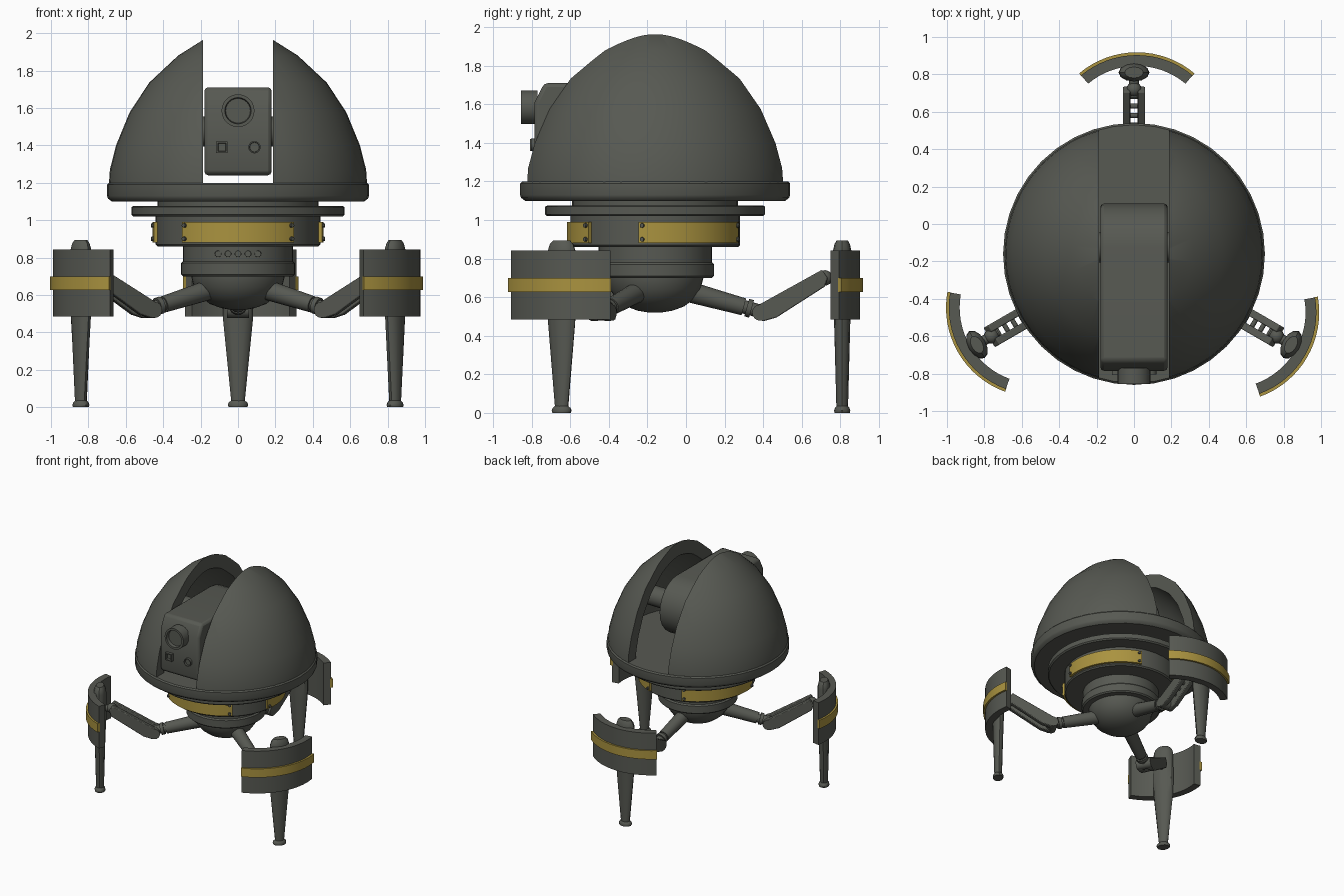
import bpy, bmesh, math
from mathutils import Matrix, Vector

if "Cube" in bpy.data.objects:
    bpy.data.objects.remove(bpy.data.objects["Cube"])

CY = -0.16                                   # the body and legs turn about this y
def material(name, rgb):
    m = bpy.data.materials.new(name)
    m.diffuse_color = (*rgb, 1)
    m.use_nodes = True
    m.node_tree.nodes["Principled BSDF"].inputs["Base Color"].default_value = m.diffuse_color
    return m
GREY = material("dark olive grey", (0.095, 0.10, 0.085))
GOLD = material("gold stripe", (0.40, 0.29, 0.05))

def finish(name, bm, mat, turn=0.0, smooth=35, bevel=0, origin=(0, CY, 0)):
    bmesh.ops.recalc_face_normals(bm, faces=bm.faces[:])
    bm.transform(Matrix.Translation(origin) @ Matrix.Rotation(math.radians(turn), 4, 'Z'))
    me = bpy.data.meshes.new(name)
    bm.to_mesh(me)
    bm.free()
    me.materials.append(mat)
    ob = bpy.data.objects.new(name, me)
    bpy.context.collection.objects.link(ob)
    for p in me.polygons:
        p.use_smooth = True
    me.set_sharp_from_angle(angle=math.radians(smooth))
    if bevel:
        b = ob.modifiers.new("bevel", 'BEVEL')
        b.width, b.segments, b.limit_method = bevel, 2, 'ANGLE'
    return ob

def loft(bm, rings, around=False):
    """Skin closed rings of points; either join last to first or cap both ends."""
    vs = [[bm.verts.new(p) for p in r] for r in rings]
    n = len(vs[0])
    for a, b in zip(vs, vs[1:] + (vs[:1] if around else [])):
        for i in range(n):
            j = (i + 1) % n
            bm.faces.new((a[i], a[j], b[j], b[i]))
    if not around:
        bm.faces.new(vs[0])
        bm.faces.new(vs[-1])

def lathe(bm, profile, n=40):
    loft(bm, [[(r * math.cos(2 * math.pi * i / n), r * math.sin(2 * math.pi * i / n), z)
               for i in range(n)] for r, z in profile])

def tube(bm, p, q, r1, r2=None, n=16):
    p, q = Vector(p), Vector(q)
    m = Matrix.Translation((p + q) / 2) @ (q - p).to_track_quat('Z', 'Y').to_matrix().to_4x4()
    bmesh.ops.create_cone(bm, cap_ends=True, segments=n, radius1=r1,
                          radius2=r1 if r2 is None else r2, depth=(q - p).length, matrix=m)

def ball(bm, c, r):
    bmesh.ops.create_uvsphere(bm, u_segments=16, v_segments=10, radius=r,
                              matrix=Matrix.Translation(c))

def arc_plate(bm, r_in, r_out, z0, z1, half, cx=0, cy=0, n=16):
    rings = []
    for i in range(n + 1):
        a = math.radians(-half + 2 * half * i / n)
        c, s = math.cos(a), math.sin(a)
        rings.append([(cx + r * c, cy + r * s, z)
                      for r, z in ((r_in, z0), (r_out, z0), (r_out, z1), (r_in, z1))])
    loft(bm, rings)

# Dome: a thick shell, cut into two halves by the slot
outer = [(0.69, 1.195), (0.685, 1.27), (0.652, 1.40), (0.58, 1.575), (0.475, 1.735),
         (0.32, 1.88), (0.19, 1.962), (0.08, 1.985)]
inner = [(r * 0.86, 1.195 + (z - 1.195) * 0.87) for r, z in reversed(outer)]
for side, label in ((1, "right"), (-1, "left")):
    bm = bmesh.new()
    ring = outer + inner
    n = 48
    loft(bm, [[(r * math.cos(2 * math.pi * i / n), r * math.sin(2 * math.pi * i / n), z)
               for r, z in ring] for i in range(n)], around=True)
    bmesh.ops.bisect_plane(bm, geom=bm.verts[:] + bm.edges[:] + bm.faces[:],
                           plane_co=(side * 0.187, 0, 0), plane_no=(side, 0, 0), clear_inner=True)
    bmesh.ops.holes_fill(bm, edges=[e for e in bm.edges if e.is_boundary], sides=0)
    finish("dome_half_" + label, bm, GREY, smooth=30)

# Body stack under the dome
stack = {
    "dome_rim": [(0.675, 1.10), (0.695, 1.115), (0.70, 1.13), (0.70, 1.19), (0.69, 1.20)],
    "turret_neck": [(0.43, 1.06), (0.43, 1.105)],
    "turret_disc": [(0.56, 1.02), (0.57, 1.03), (0.57, 1.07), (0.56, 1.075)],
    "body_drum": [(0.43, 0.86), (0.44, 0.87), (0.44, 1.025)],
    "lower_drum": [(0.295, 0.77), (0.295, 0.865)],
    "lower_ring": [(0.295, 0.70), (0.305, 0.71), (0.305, 0.77), (0.295, 0.78)],
    "hub_bowl": [(0.03, 0.52), (0.09, 0.53), (0.15, 0.552), (0.20, 0.59), (0.235, 0.64),
                 (0.25, 0.70), (0.25, 0.72)],
}
for name, profile in stack.items():
    bm = bmesh.new()
    lathe(bm, profile)
    finish(name, bm, GREY)

# Gold bands on the drum, with bolts at their ends
for k, turn in enumerate((-90, 30, 150)):
    bm = bmesh.new()
    arc_plate(bm, 0.43, 0.458, 0.88, 0.99, 41)
    finish(f"drum_band_{k + 1}", bm, GOLD, turn)
    bm = bmesh.new()
    for a in (-38.5, 38.5):
        d = Vector((math.cos(math.radians(a)), math.sin(math.radians(a)), 0))
        for z in (0.90, 0.972):
            tube(bm, d * 0.44 + Vector((0, 0, z)), d * 0.47 + Vector((0, 0, z)), 0.014, 0.011, 10)
    finish(f"band_bolts_{k + 1}", bm, GREY, turn)

# Row of five studs on the front of the lower drum
bm = bmesh.new()
for i in range(-2, 3):
    x = i * 0.053
    y = -math.sqrt(0.295 ** 2 - x * x)
    tube(bm, (x, y + 0.02, 0.82), (x, y - 0.01, 0.82), 0.02, 0.017, 12)
finish("front_studs", bm, GREY)

# Head box in the slot: round back, straight front
side = [(-0.775, 1.24), (-0.785, 1.27), (-0.785, 1.61), (-0.735, 1.71)]
for i in range(13):
    a = math.pi / 2 - math.pi * i / 12
    side.append((-0.125 + 0.235 * math.cos(a), 1.475 + 0.235 * math.sin(a)))
bm = bmesh.new()
loft(bm, [[(x, y, z) for y, z in side] for x in (-0.18, 0.18)])
finish("head_box", bm, GREY, bevel=0.02, origin=(0, 0, 0))
bm = bmesh.new()
tube(bm, (-0.5, -0.125, 1.475), (0.5, -0.125, 1.475), 0.08)
finish("head_axle", bm, GREY, origin=(0, 0, 0))

# Lens barrel with a recessed front
def ring_tube(name, x, z, r, y_front, recess):
    bm = bmesh.new()
    n = 24
    prof = [(r, -0.77), (r, y_front), (r * 0.8, y_front), (r * 0.75, y_front + recess)]
    loft(bm, [[(x + q * math.cos(2 * math.pi * i / n), y, z + q * math.sin(2 * math.pi * i / n))
               for i in range(n)] for q, y in prof])
    finish(name, bm, GREY, origin=(0, 0, 0))
ring_tube("lens_barrel", 0, 1.585, 0.088, -0.855, 0.025)
ring_tube("small_lens", 0.088, 1.39, 0.033, -0.805, 0.015)
bm = bmesh.new()
loft(bm, [[(-0.086 + sx * h, y, 1.39 + sz * h) for sx, sz in ((-1, -1), (1, -1), (1, 1), (-1, 1))]
          for h, y in ((0.031, -0.77), (0.031, -0.808), (0.022, -0.808), (0.019, -0.79))])
finish("square_sensor", bm, GREY, origin=(0, 0, 0))

# Legs: local x points outward, local y sideways
def oval(cx, a, b, z, n=12):
    return [(cx + a * math.cos(2 * math.pi * i / n), b * math.sin(2 * math.pi * i / n), z)
            for i in range(n)]

for label, turn in (("back", 90), ("front_right", -30), ("front_left", 210)):
    bm = bmesh.new()
    loft(bm, [oval(0.97, a, b, z) for a, b, z in
              ((0.03, 0.035, 0.02), (0.042, 0.08, 0.47), (0.048, 0.083, 0.60),
               (0.048, 0.08, 0.84), (0.04, 0.068, 0.875), (0.03, 0.05, 0.893))])
    finish(label + "_shin", bm, GREY, turn)
    bm = bmesh.new()
    loft(bm, [oval(0.97, a, b, z) for a, b, z in
              ((0.04, 0.05, 0), (0.042, 0.055, 0.012), (0.038, 0.05, 0.025), (0.03, 0.037, 0.035))])
    finish(label + "_foot", bm, GREY, turn)

    # Curved shield with its gold stripe
    bm = bmesh.new()
    arc_plate(bm, 0.405, 0.463, 0.485, 0.842, 40, 0.60, -0.015)
    finish(label + "_shield", bm, GREY, turn)
    bm = bmesh.new()
    arc_plate(bm, 0.455, 0.478, 0.627, 0.70, 40.2, 0.60, -0.015)
    finish(label + "_shield_stripe", bm, GOLD, turn)

    # Upper arm from the hub to the elbow
    bm = bmesh.new()
    tube(bm, (0.15, 0, 0.635), (0.46, 0, 0.55), 0.055, 0.045)
    tube(bm, (0.45, 0, 0.553), (0.55, 0, 0.525), 0.035)
    tube(bm, (0.475, 0, 0.546), (0.50, 0, 0.539), 0.047)
    tube(bm, (0.545, -0.06, 0.52), (0.545, 0.06, 0.52), 0.042)
    finish(label + "_upper_arm", bm, GREY, turn)

    # Forearm: two rails joined by rungs
    rail = [(0.51, 0.495), (0.56, 0.475), (0.63, 0.495), (0.88, 0.655),
            (0.895, 0.70), (0.865, 0.742), (0.54, 0.562), (0.515, 0.54)]
    bm = bmesh.new()
    for s in (-1, 1):
        loft(bm, [[(r, s * t, z) for r, z in rail] for t in (0.02, 0.06)])
    for i in range(5):
        f = i / 4
        tube(bm, (0.64 + 0.2 * f, -0.03, 0.57 + 0.115 * f),
             (0.64 + 0.2 * f, 0.03, 0.57 + 0.115 * f), 0.014, n=8)
    finish(label + "_forearm", bm, GREY, turn, bevel=0.006)

    # Wrist joint into the shin
    bm = bmesh.new()
    tube(bm, (0.84, 0, 0.69), (0.96, 0, 0.705), 0.027)
    ball(bm, (0.88, 0, 0.70), 0.04)
    finish(label + "_wrist", bm, GREY, turn)
